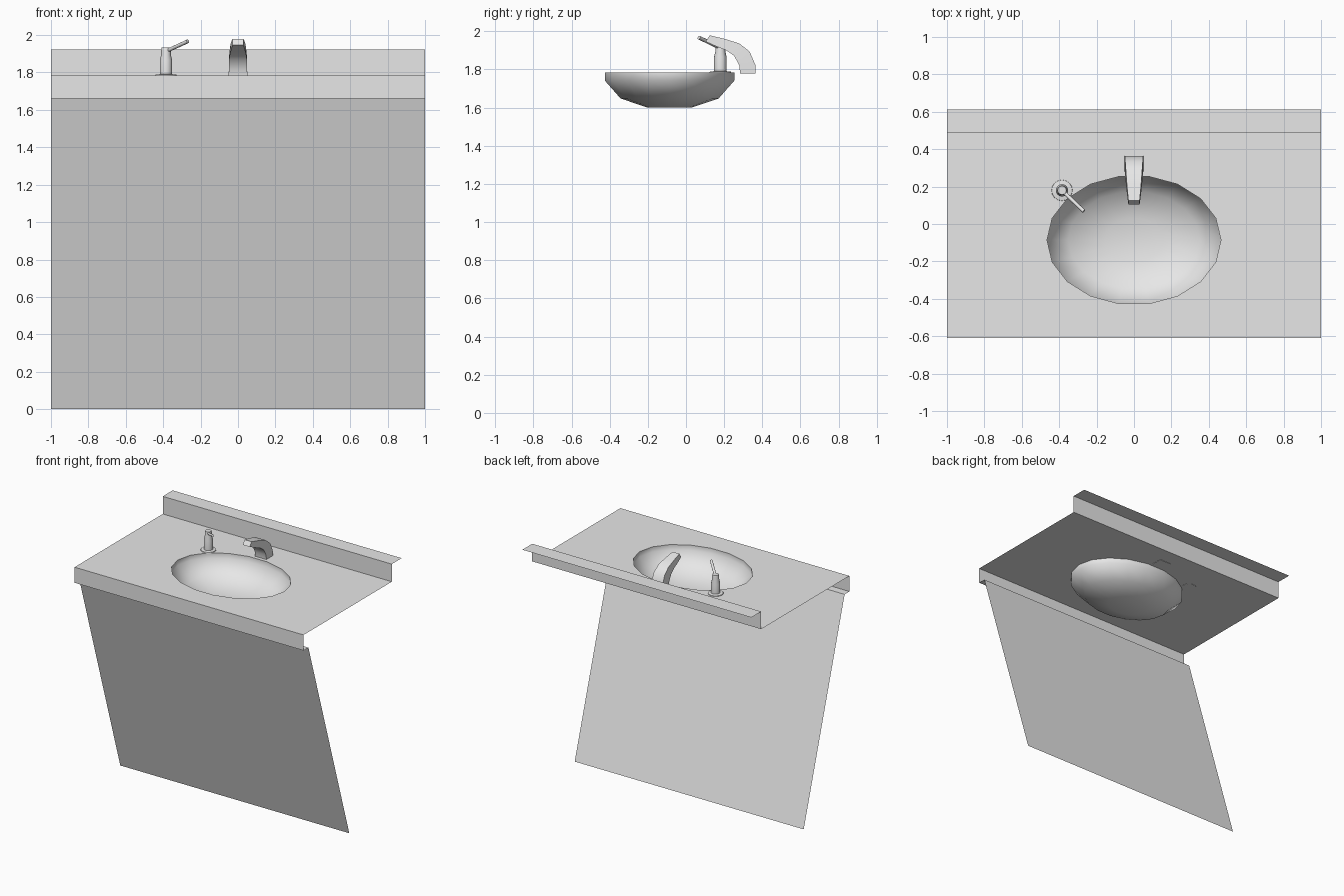
import bpy, bmesh
from math import cos, sin, radians, tau
from mathutils import Vector

cube = bpy.data.objects.get("Cube")
if cube:
    bpy.data.objects.remove(cube, do_unlink=True)

grey = bpy.data.materials.new("light_grey")
grey.use_nodes = True
grey.diffuse_color = (0.8, 0.8, 0.8, 1)
grey.node_tree.nodes["Principled BSDF"].inputs["Base Color"].default_value = (0.8, 0.8, 0.8, 1)

TOP = 1.783             # counter height
BOWL_Y = -0.086         # bowl centre
BOWL_RX, BOWL_RY = 0.465, 0.345


def finish(name, bm, smooth=None):
    mesh = bpy.data.meshes.new(name)
    bm.to_mesh(mesh)
    bm.free()
    mesh.materials.append(grey)
    obj = bpy.data.objects.new(name, mesh)
    bpy.context.collection.objects.link(obj)
    if smooth:
        bpy.ops.object.select_all(action='DESELECT')
        obj.select_set(True)
        bpy.context.view_layer.objects.active = obj
        bpy.ops.object.shade_smooth_by_angle(angle=radians(smooth))
    return obj


def ellipse(cx, cy, z, rx, ry, n):
    return [(cx + rx * cos(tau * i / n), cy + ry * sin(tau * i / n), z) for i in range(n)]


def loft(name, rings, smooth=None, cap_first=True, cap_last=True, inward=False):
    """Join closed rings of points into a skin."""
    bm = bmesh.new()
    loops = [[bm.verts.new(p) for p in ring] for ring in rings]
    n = len(loops[0])
    for a, b in zip(loops, loops[1:]):
        for i in range(n):
            j = (i + 1) % n
            bm.faces.new((a[i], a[j], b[j], b[i]))
    if cap_first:
        bm.faces.new(loops[0][::-1])
    if cap_last:
        bm.faces.new(loops[-1])
    bmesh.ops.recalc_face_normals(bm, faces=bm.faces)
    if inward:
        bm.normal_update()
        if min(bm.faces, key=lambda f: f.calc_center_median().z).normal.z < 0:
            bmesh.ops.reverse_faces(bm, faces=bm.faces)
    return finish(name, bm, smooth)


def sheet(name, profile):
    """Thin sheet swept across the full width from a (y, z) profile."""
    bm = bmesh.new()
    rows = [[bm.verts.new((x, y, z)) for x in (-1, 1)] for y, z in profile]
    for a, b in zip(rows, rows[1:]):
        bm.faces.new((a[0], a[1], b[1], b[0]))
    return finish(name, bm)


# Counter sheet with an oval opening
bm = bmesh.new()
outlines = ([(-1, -0.61, TOP), (1, -0.61, TOP), (1, 0.49, TOP), (-1, 0.49, TOP)],
            ellipse(0, BOWL_Y, TOP, BOWL_RX, BOWL_RY, 18))
edges = []
for outline in outlines:
    vs = [bm.verts.new(p) for p in outline]
    edges += [bm.edges.new((vs[i - 1], vs[i])) for i in range(len(vs))]
bmesh.ops.triangle_fill(bm, edges=edges, use_beauty=True, normal=(0, 0, 1))
bm.normal_update()
bmesh.ops.reverse_faces(bm, faces=[f for f in bm.faces if f.normal.z < 0])
finish("counter_top", bm)

# Backsplash with ledge, front lip with return, slanted front panel
sheet("backsplash", [(0.49, TOP), (0.49, 1.922), (0.613, 1.922)])
sheet("front_lip", [(-0.55, 1.66), (-0.61, 1.66), (-0.61, TOP)])
sheet("front_panel", [(-0.04, 0), (-0.55, 1.66)])

# Basin
bowl_profile = [(1, TOP), (1, 1.742), (0.757, 1.648), (0.34, 1.60)]
loft("basin", [ellipse(0, BOWL_Y, z, BOWL_RX * k, BOWL_RY * k, 18) for k, z in bowl_profile],
     smooth=60, cap_first=False, inward=True)

# Spout: outer point, inner point, half width
spout = [((0.365, 1.78), (0.283, 1.78), 0.05),
         ((0.363, 1.825), (0.28, 1.82), 0.049),
         ((0.334, 1.893), (0.252, 1.872), 0.047),
         ((0.28, 1.936), (0.212, 1.9), 0.043),
         ((0.21, 1.958), (0.165, 1.918), 0.038),
         ((0.125, 1.979), (0.103, 1.946), 0.03)]
loft("spout", [[(-w, *o), (w, *o), (w, *i), (-w, *i)] for o, i, w in spout], smooth=40)

# Lever control: flange, body and handle
HX, HY = -0.385, 0.18
body = [(0.057, 1.78), (0.055, 1.788), (0.033, 1.791), (0.033, 1.865),
        (0.026, 1.895), (0.026, 1.92), (0.023, 1.934)]
loft("control_body", [ellipse(HX, HY, z, r, r, 16) for r, z in body], smooth=40)

start, end = Vector((HX + 0.01, HY - 0.01, 1.918)), Vector((-0.268, 0.068, 1.967))
turn = (end - start).to_track_quat('Z', 'Y')
ring = [turn @ Vector(p) for p in ellipse(0, 0, 0, 0.01, 0.01, 10)]
loft("control_lever", [[p + c for p in ring] for c in (start, end)], smooth=40)
